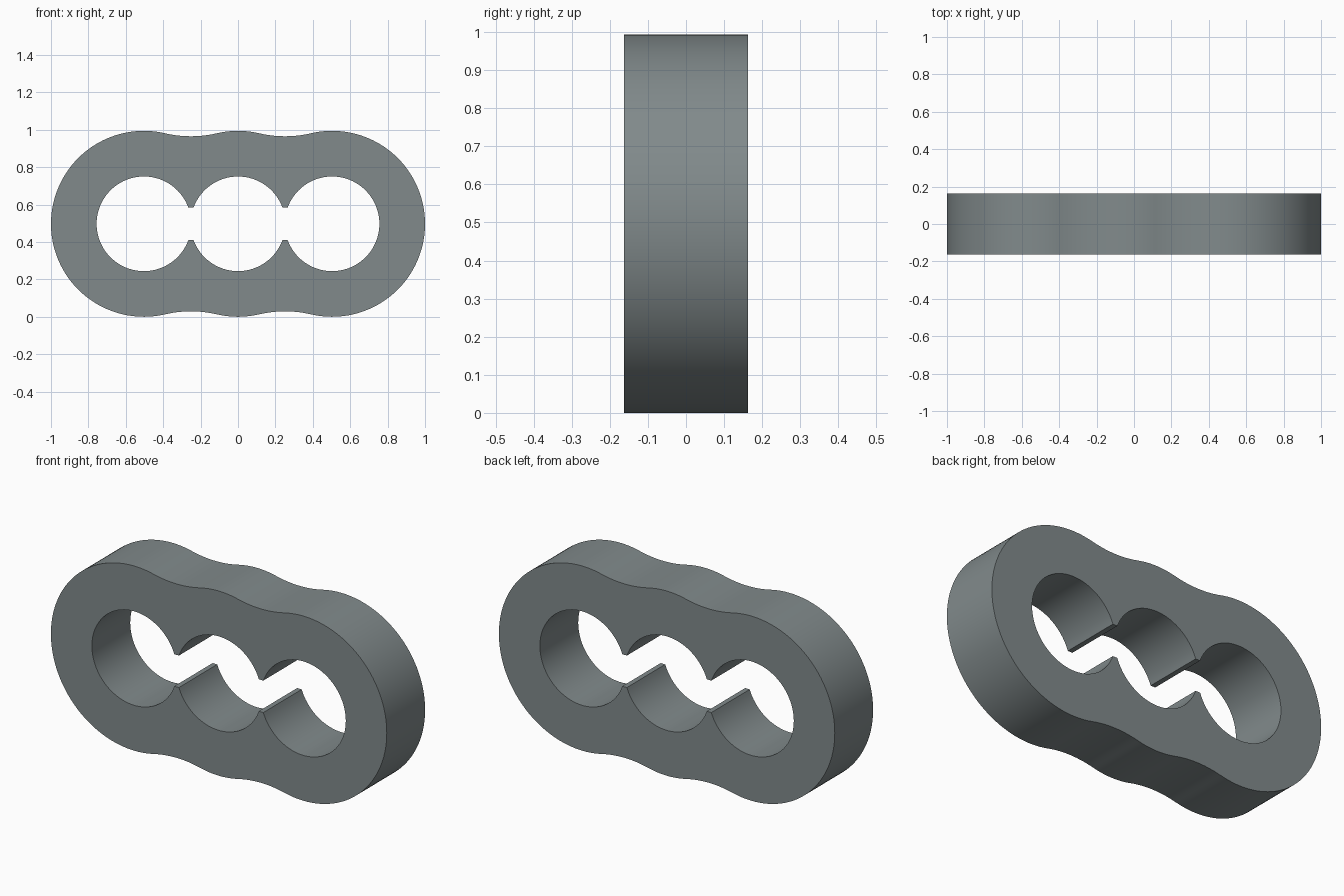
import bpy, bmesh, math
from mathutils import Vector

if "Cube" in bpy.data.objects:
    bpy.data.objects.remove(bpy.data.objects["Cube"])

R = 0.497        # outer lobe radius
SPACING = 0.503  # distance between lobe centres
BORE = 0.253     # hole radius
SLOT = 0.086     # half height of the gap joining the holes
HALF_DEPTH = 0.163
WAIST = 0.468    # half height between lobes


def arc(cx, cz, r, a0, a1, n):
    return [(cx + r * math.cos(a0 + (a1 - a0) * i / n),
             cz + r * math.sin(a0 + (a1 - a0) * i / n)) for i in range(n + 1)]


def full_loop(quarter):
    """Mirror a quarter profile (right end to top middle) into a closed loop."""
    half = quarter + [(-x, z) for x, z in reversed(quarter[:-1])]
    return half + [(x, -z) for x, z in reversed(half[1:-1])]


# Outer quarter: end lobe, tangent concave waist, half of the middle lobe
m = SPACING / 2
rw = (R * R - m * m - WAIST * WAIST) / (2 * (WAIST - R))
hw = WAIST + rw
t = math.atan2(hw, m)
outer = (arc(SPACING, 0, R, 0, math.pi - t, 40)
         + arc(m, hw, rw, -t, t - math.pi, 14)[1:]
         + arc(0, 0, R, t, math.pi / 2, 8)[1:])

# Inner quarter: end hole, flat tip of the divider, half of the middle hole
s = math.asin(SLOT / BORE)
inner = (arc(SPACING, 0, BORE, 0, math.pi - s, 40)
         + arc(0, 0, BORE, s, math.pi / 2, 20))

# Body: fill between the two loops and extrude through the depth
bm = bmesh.new()
edges = []
for quarter in (outer, inner):
    vs = [bm.verts.new((x, -HALF_DEPTH, z + R)) for x, z in full_loop(quarter)]
    edges += [bm.edges.new((vs[i - 1], vs[i])) for i in range(len(vs))]
bmesh.ops.triangle_fill(bm, edges=edges, use_beauty=True, normal=(0, -1, 0))
ext = bmesh.ops.extrude_face_region(bm, geom=bm.faces[:], use_keep_orig=True)
moved = [g for g in ext["geom"] if isinstance(g, bmesh.types.BMVert)]
bmesh.ops.translate(bm, verts=moved, vec=Vector((0, 2 * HALF_DEPTH, 0)))
bmesh.ops.recalc_face_normals(bm, faces=bm.faces[:])

mesh = bpy.data.meshes.new("three_hole_body")
bm.to_mesh(mesh)
bm.free()
body = bpy.data.objects.new("three_hole_body", mesh)
bpy.context.collection.objects.link(body)

# Grey finish
grey = bpy.data.materials.new("slate_grey")
grey.diffuse_color = (0.22, 0.255, 0.26, 1)
grey.use_nodes = True
grey.node_tree.nodes["Principled BSDF"].inputs["Base Color"].default_value = grey.diffuse_color
mesh.materials.append(grey)

bpy.context.view_layer.objects.active = body
body.select_set(True)
bpy.ops.object.shade_smooth_by_angle(angle=math.radians(30))
